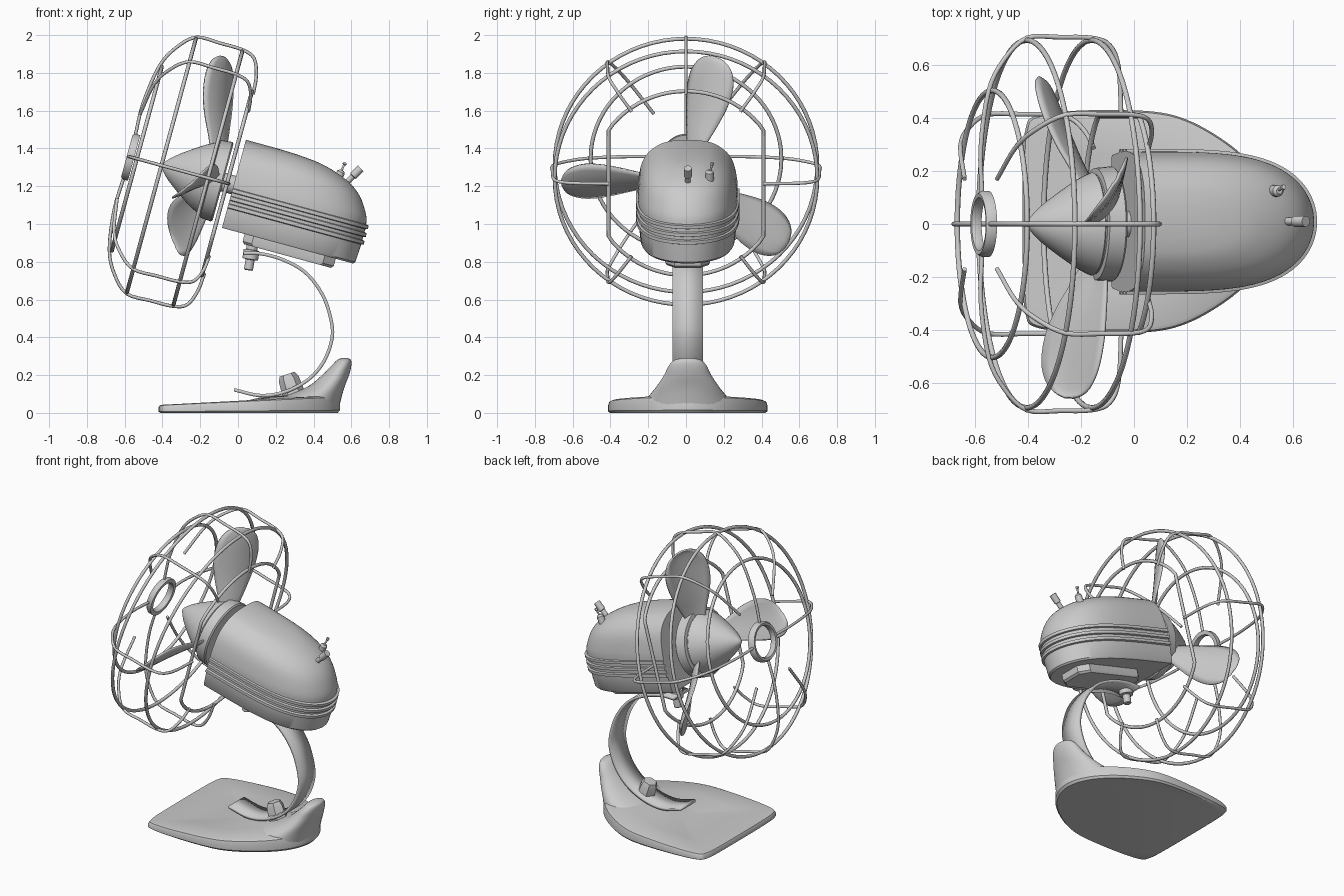
import bpy, bmesh, math
from mathutils import Matrix, Vector

if "Cube" in bpy.data.objects:
    bpy.data.objects.remove(bpy.data.objects["Cube"])

# the fan head is modelled along local x and tilted about its own pivot
HEAD = Matrix.Translation((0, 0, 1.2)) @ Matrix.Rotation(math.radians(15.2), 4, 'Y')
BODY = Matrix.Translation((0, .009, 0)) @ HEAD
FLAT = Matrix.Translation((0, .009, 0))


def finish(ob, mat, angle=35):
    ob.matrix_world = mat
    bpy.ops.object.select_all(action='DESELECT')
    ob.select_set(True)
    bpy.context.view_layer.objects.active = ob
    if ob.type == 'CURVE':
        bpy.ops.object.convert(target='MESH')
    bpy.ops.object.shade_smooth_by_angle(angle=math.radians(angle))
    return bpy.context.object


def smooth(pts, n=5, closed=False):
    """Catmull-Rom curve through points of any dimension."""
    p = [Vector(q) for q in pts]
    if closed:
        p = [p[-1]] + p + p[:2]
    else:
        p = [2 * p[0] - p[1]] + p + [2 * p[-1] - p[-2]]
    out = []
    for a, b, c, d in zip(p, p[1:], p[2:], p[3:]):
        for i in range(n):
            t = i / n
            out.append(0.5 * (2 * b + (c - a) * t + (2 * a - 5 * b + 4 * c - d) * t * t
                              + (3 * b - a - 3 * c + d) * t ** 3))
    return out if closed else out + [p[-2]]


def loft(name, loops, mat=FLAT, closed=True, wrap=False, angle=35):
    bm = bmesh.new()
    rows = [[bm.verts.new(v) for v in lp] for lp in loops]
    n = len(rows[0])
    for a, b in zip(rows, rows[1:] + rows[:1] if wrap else rows[1:]):
        for i in range(n if closed else n - 1):
            j = (i + 1) % n
            bm.faces.new((a[i], a[j], b[j], b[i]))
    if closed and not wrap:
        bm.faces.new(rows[0])
        bm.faces.new(rows[-1])
    bmesh.ops.recalc_face_normals(bm, faces=bm.faces)
    me = bpy.data.meshes.new(name)
    bm.to_mesh(me)
    bm.free()
    ob = bpy.data.objects.new(name, me)
    bpy.context.collection.objects.link(ob)
    return finish(ob, mat, angle)


def lathe(name, prof, mat=HEAD, n=48, wrap=False, angle=35):
    ang = [2 * math.pi * i / n for i in range(n)]
    return loft(name, [[(x, r * math.sin(a), r * math.cos(a)) for a in ang] for x, r in prof],
                mat, wrap=wrap, angle=angle)


def tube(name, pts, r, cyclic=False, mat=HEAD):
    cu = bpy.data.curves.new(name, 'CURVE')
    cu.dimensions, cu.bevel_depth, cu.bevel_resolution = '3D', r, 2
    cu.use_fill_caps = True
    sp = cu.splines.new('POLY')
    sp.points.add(len(pts) - 1)
    for q, v in zip(sp.points, pts):
        q.co = (*v, 1)
    sp.use_cyclic_u = cyclic
    ob = bpy.data.objects.new(name, cu)
    bpy.context.collection.objects.link(ob)
    return finish(ob, mat, 60)


def rod(name, a, b, prof, n=20):
    """Turned part along a-b; prof is (fraction, radius)."""
    a, b = Vector(a), Vector(b)
    d = b - a
    mat = Matrix.Translation(a) @ d.to_track_quat('X', 'Z').to_matrix().to_4x4()
    return lathe(name, [(f * d.length, r) for f, r in prof], mat, n)


# base plate: rounded outline, top rising towards the back
half = [(-.42, .2), (-.41, .35), (-.37, .4), (-.2, .42), (.05, .418),
        (.2, .385), (.35, .30), (.46, .2), (.52, .1)]
outline = smooth([(.54, 0)] + [(x, -y) for x, y in half[::-1]] + half, 6, True)


def base_layer(s, h):
    return [(.06 + (x - .06) * s, y * s, h * (.045 + .05 * (x + .42) / .96)) for x, y in outline]


loft("base_plate", [base_layer(.975, 0), base_layer(1, .15), base_layer(1, .6),
                    base_layer(.985, .88), base_layer(.95, .96), base_layer(.6, .97),
                    base_layer(.2, .97)])

# swept fin at the back of the base: (z, front x, back x, half width)
fin = smooth([(.03, .1, .535, .25), (.09, .25, .55, .205), (.14, .37, .565, .165),
              (.2, .445, .588, .125), (.25, .495, .6, .1), (.28, .525, .598, .07),
              (.291, .55, .58, .025)], 4)
ring = [2 * math.pi * i / 40 for i in range(40)]
loft("base_fin", [[((f + b) / 2 + (b - f) / 2 * math.cos(a), w * math.sin(a), z) for a in ring]
                  for z, f, b, w in fin], angle=60)

# curved flat neck strip
path = smooth([(.03, .845), (.12, .843), (.24, .81), (.36, .74), (.45, .62), (.495, .48),
               (.495, .38), (.45, .265), (.37, .175), (.25, .112), (.12, .092), (-.02, .122)], 6)
neck = loft("neck_strip", [[(x, y, z) for y in (-.08, .08)] for x, z in path], closed=False)
m = neck.modifiers.new("thickness", 'SOLIDIFY')
m.thickness, m.offset = .018, 0

# clamp nut on the base and tilt screw below the motor
rod("base_nut", (.295, .005, .1), (.26, .005, .205), [(0, .06), (.75, .055), (1, .042)], 6)
rod("tilt_screw", (.08, .005, .91), (.055, .005, .755),
    [(0, .03), (.3, .03), (.31, .042), (.62, .042), (.64, .024), (.97, .024), (1, .018)])


# motor housing: stacked U-shaped outlines
def u_outline(z, w, length, front=-.024):
    out = []
    for i in range(49):
        a = math.pi * (i / 48 - .5)
        c = max(math.cos(a), 0) ** (2 / 4.2) if 0 < i < 48 else 0
        out.append((front + (length - front) * c, w * math.sin(a), z))
    return out


shell = smooth([(-.03, .265, .71), (.03, .262, .695), (.12, .243, .635), (.18, .207, .55),
                (.225, .145, .42), (.242, .085, .29), (.248, .03, .15)], 4)
loft("motor_housing", [u_outline(-.235, .245, .695), u_outline(-.225, .252, .705),
                       u_outline(-.13, .262, .71)] + [u_outline(*s) for s in shell], BODY)
for i, z in enumerate((-.03, -.072, -.114)):
    loft(f"housing_rib_{i + 1}", [u_outline(z + dz, .263 + o, .711 + o) for dz, o in
                                  ((-.013, 0), (-.009, .012), (.009, .012), (.013, 0))], BODY)

# mounting plate under the motor
plate = [(.1, -.07), (.15, -.117), (.54, -.117), (.6, -.07), (.6, .07), (.54, .117),
         (.15, .117), (.1, .07)]
loft("mount_plate", [[(.35 + (x - .35) * s, y * s, z) for x, y in plate]
                     for z, s in ((-.22, 1), (-.275, 1), (-.288, .95))], BODY)

# switches on the housing
rod("speed_switch", (.555, .01, 1.2), (.65, .01, 1.295), [(0, .015), (.55, .015), (.57, .021), (1, .021)])
rod("toggle_collar", (.525, .125, 1.23), (.55, .125, 1.285), [(0, .022), (.8, .022), (1, .012)])
rod("toggle_lever", (.54, .125, 1.265), (.567, .14, 1.325), [(0, .005), (.8, .006), (.85, .011), (1, .009)])

# spinner, hub disc and shaft
nose = [(-.42, .003)] + [tuple(v) for v in smooth([(-.415, .015), (-.37, .062), (-.3, .115),
                                                   (-.22, .168), (-.165, .195)], 4)]
lathe("spinner", nose + [(-.16, .19), (-.155, .19), (-.152, .212), (-.09, .218), (-.082, .21)])
lathe("motor_shaft", [(-.1, .05), (-.01, .05)])

# three twisted blades leaning forward: (radius, chord, pitch in degrees, axial position)
stations = smooth([(.13, .09, 50, -.15), (.22, .15, 46, -.17), (.32, .22, 42, -.2),
                   (.43, .275, 38, -.225), (.53, .28, 35, -.24), (.6, .23, 34, -.245),
                   (.64, .15, 33, -.245), (.658, .04, 33, -.245)], 3)
for k, deg in enumerate((15, 126, -94)):
    er = Vector((0, math.sin(math.radians(deg)), math.cos(math.radians(deg))))
    et = Vector((0, er.z, -er.y))
    rows = []
    for r, c, p, lx in stations:
        p = math.radians(p)
        chord = et * math.cos(p) + Vector((math.sin(p), 0, 0))
        norm = Vector((math.cos(p), 0, 0)) - et * math.sin(p)
        rows.append([Vector((lx, 0, 0)) + er * r + chord * (c * u / 8)
                     + norm * (.1 * c * (1 - (u / 4) ** 2)) for u in range(-4, 5)])
    blade = loft(f"blade_{k + 1}", rows, HEAD, closed=False, angle=60)
    m = blade.modifiers.new("thickness", 'SOLIDIFY')
    m.thickness, m.offset = .01, 0

# guard rings; the rear small one has flattened sides
for name, x, r, flat in (("guard_ring_front", -.555, .505, 1), ("guard_ring_large_front", -.42, .695, 1),
                         ("guard_ring_large_rear", -.165, .695, 1), ("guard_ring_rear", -.06, .505, .41)):
    tube(name, [(x, max(-flat, min(flat, r * math.sin(2 * math.pi * i / 72))),
                 r * math.cos(2 * math.pi * i / 72)) for i in range(72)], .0105, True)

# guard spokes from the front around to the rear ring; only the main four reach the centre
spoke = [(-.6, .29), (-.57, .5), (-.51, .62), (-.42, .703), (-.29, .706),
         (-.165, .703), (-.095, .675), (-.06, .59)]
for i, deg in enumerate((0, 36, 90, 144, 180, 216, 270, 324)):
    s, c = math.sin(math.radians(deg)), math.cos(math.radians(deg))
    start = [(-.595, .11)] if deg % 90 == 0 else []
    end = [(-.05, .41 if deg in (90, 270) else .49)]
    tube(f"guard_spoke_{i + 1}", [(x, r * s, r * c) for x, r in smooth(start + spoke + end, 4)], .009)

# open ring at the centre of the guard
lathe("guard_centre_ring", [(-.57, .125), (-.597, .125), (-.61, .115), (-.608, .1),
                            (-.59, .094), (-.57, .1)], wrap=True, angle=50)
